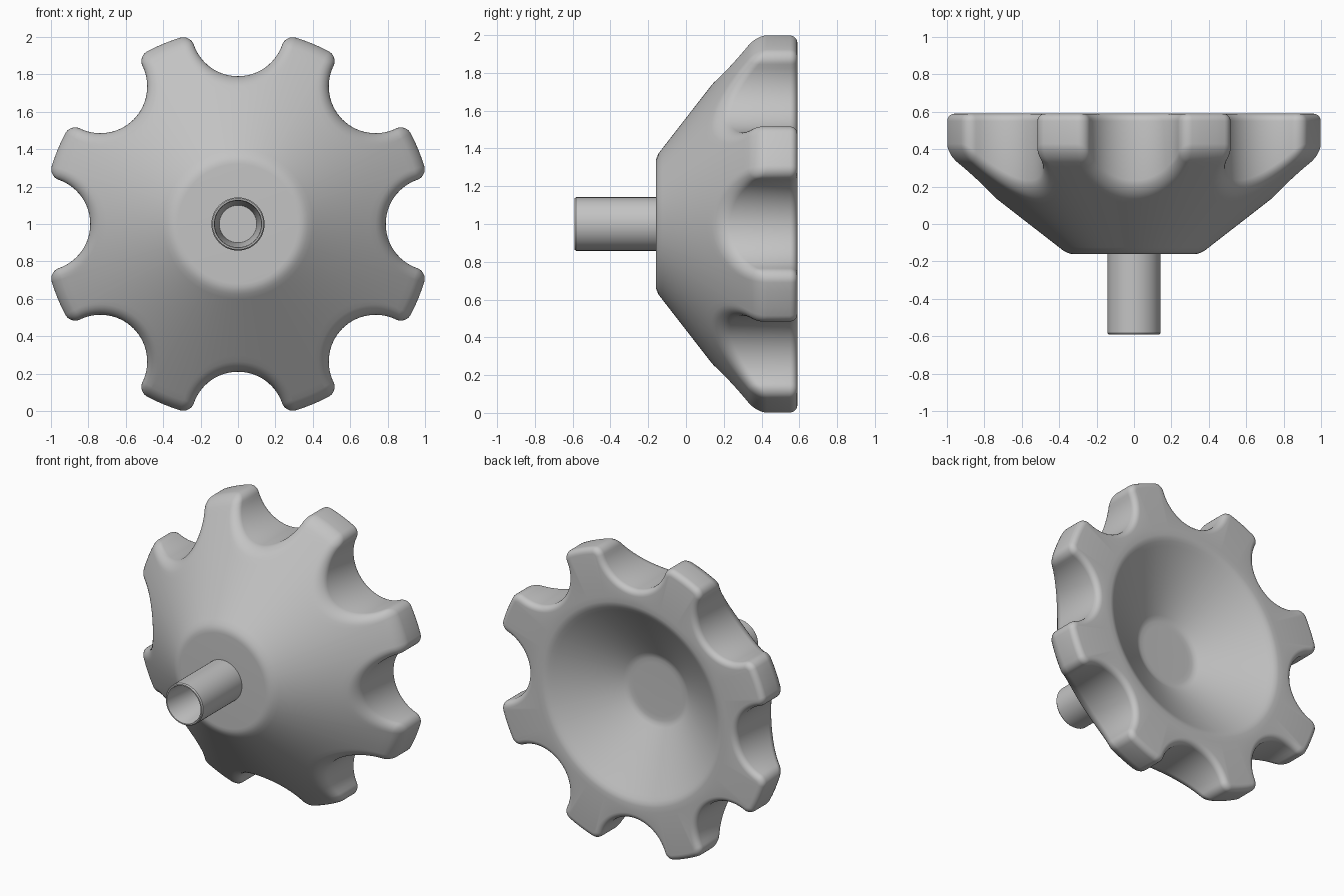
import bpy, bmesh, math

if "Cube" in bpy.data.objects:
    bpy.data.objects.remove(bpy.data.objects["Cube"])

LOBES = 8
R_TIP, R_SCALLOP, C_SCALLOP, R_CORNER = 1.043, 0.25, 1.04, 0.06
BACK = 0.59

grey = bpy.data.materials.new("plain_grey")
grey.diffuse_color = (0.55, 0.55, 0.55, 1)
grey.use_nodes = True
grey.node_tree.nodes["Principled BSDF"].inputs["Base Color"].default_value = grey.diffuse_color


def loft(name, loops, angle):
    """Skin a stack of equal-length (x, y, z) loops and cap both ends."""
    bm = bmesh.new()
    rings = [[bm.verts.new(p) for p in loop] for loop in loops]
    n = len(rings[0])
    for a, b in zip(rings, rings[1:]):
        for i in range(n):
            j = (i + 1) % n
            bm.faces.new((a[i], a[j], b[j], b[i]))
    bm.faces.new(rings[0])
    bm.faces.new(rings[-1])
    bmesh.ops.recalc_face_normals(bm, faces=bm.faces)
    mesh = bpy.data.meshes.new(name)
    bm.to_mesh(mesh)
    bm.free()
    mesh.materials.append(grey)
    ob = bpy.data.objects.new(name, mesh)
    bpy.context.collection.objects.link(ob)
    ob.location.z = 1.0
    bpy.context.view_layer.objects.active = ob
    ob.select_set(True)
    bpy.ops.object.shade_smooth_by_angle(angle=math.radians(angle))
    ob.select_set(False)


def ring(angles, r, y):
    return [(r * math.cos(t), y, r * math.sin(t)) for t in angles]


def outline():
    """Scalloped outline as (x, z, outward normal angle), corners rounded."""
    d, s = R_TIP - R_CORNER, R_SCALLOP + R_CORNER
    phi = math.acos((d * d + C_SCALLOP**2 - s * s) / (2 * d * C_SCALLOP))
    cx, cz = d * math.cos(phi), d * math.sin(phi)
    beta = math.atan2(cz, cx - C_SCALLOP)     # scallop centre to corner centre
    pts = []
    for k in range(LOBES):
        base = k * math.tau / LOBES

        def add(x, z, nrm):
            c, q = math.cos(base), math.sin(base)
            pts.append((x * c - z * q, x * q + z * c, nrm + base))

        def corner(sign, a0, a1):
            for i in range(1, 8):
                a = a0 + (a1 - a0) * i / 8
                add(cx + R_CORNER * math.cos(a),
                    sign * cz + R_CORNER * math.sin(a), a)

        corner(-1, -phi, math.pi - beta)
        for i in range(29):                   # scallop arc
            a = math.tau - beta + (2 * beta - math.tau) * i / 28
            add(C_SCALLOP + R_SCALLOP * math.cos(a),
                R_SCALLOP * math.sin(a), a + math.pi)
        corner(1, beta - math.pi, phi)
        half = math.pi / LOBES
        for i in range(5):                    # lobe tip arc
            a = phi + 2 * (half - phi) * i / 4
            add(R_TIP * math.cos(a), R_TIP * math.sin(a), a)
    return pts


def cone_y(r):
    return -0.16 + (r - 0.355) / 1.288


OUT = outline()


def inset(dist, y=None, rise=0.0):
    """Outline moved inward; without y it follows the front cone."""
    loop = []
    for x, z, a in OUT:
        x, z = x - dist * math.cos(a), z - dist * math.sin(a)
        loop.append((x, cone_y(math.hypot(x, z)) + rise if y is None else y, z))
    return loop


# Hand wheel: front hub, cone, rounded grip edge, wall, back rim and dish
B_FRONT, B_BACK = 0.055, 0.04
thetas = [math.atan2(z, x) for x, _, z in inset(B_FRONT)]
loops = [ring(thetas, r, y) for r, y in
         ((0.02, -0.16), (0.32, -0.16), (0.34, -0.159), (0.357, -0.153),
          (0.375, cone_y(0.375)), (0.40, cone_y(0.40)), (0.55, cone_y(0.55)))]
mid = []
for x, _, z in inset(B_FRONT + 0.003):
    r = math.hypot(x, z)
    q = (r - 0.03) / r
    mid.append((x * q, cone_y(r - 0.03), z * q))
loops.append(mid)
for i in range(7):
    t = i / 6 * math.pi / 2
    loops.append(inset(B_FRONT * (1 - math.sin(t)), None, B_FRONT * (1 - math.cos(t))))
for i in range(6):
    t = i / 5 * math.pi / 2
    loops.append(inset(B_BACK * (1 - math.cos(t)), BACK - B_BACK * (1 - math.sin(t))))
loops += [ring(thetas, r, y) for r, y in
          ((0.72, BACK), (0.685, BACK), (0.665, 0.586), (0.645, 0.576), (0.62, 0.56),
           (0.25, 0.325), (0.23, 0.315), (0.21, 0.311), (0.18, 0.31), (0.02, 0.31))]
loft("hand_wheel", loops, 35)

# Hollow stem: outer wall, chamfered lip, tapered bore
circle = [i * math.tau / 64 for i in range(64)]
loft("stem", [ring(circle, r, y) for r, y in
              ((0.142, -0.14), (0.142, -0.582), (0.136, -BACK), (0.128, -BACK),
               (0.124, -0.58), (0.10, -0.20))], 30)
